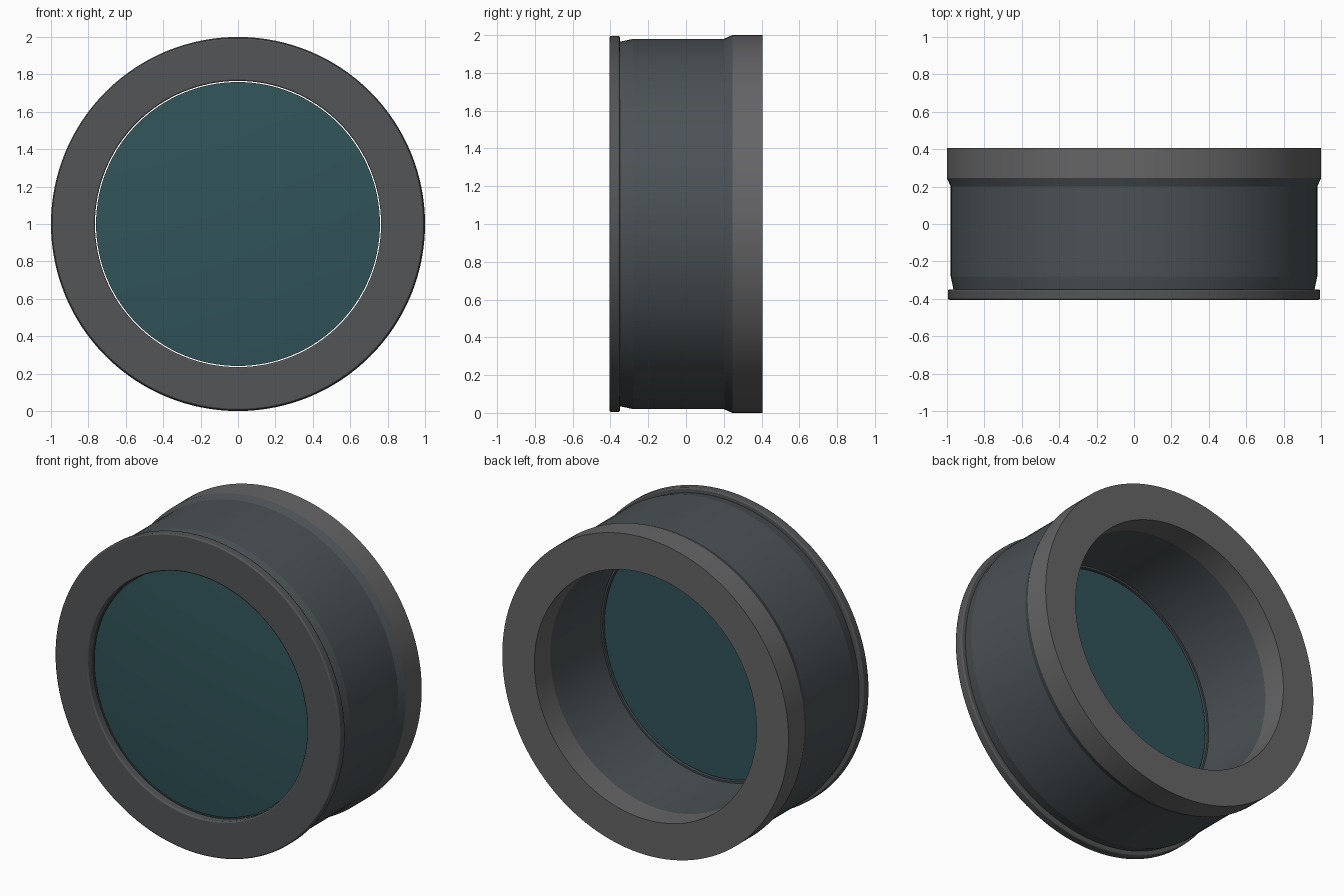
import bpy, bmesh, math

if "Cube" in bpy.data.objects:
    bpy.data.objects.remove(bpy.data.objects["Cube"])

SEG = 128
CENTRE_Z = 1.0


def material(name, rgb):
    m = bpy.data.materials.new(name)
    m.diffuse_color = (*rgb, 1)
    m.use_nodes = True
    m.node_tree.nodes["Principled BSDF"].inputs["Base Color"].default_value = m.diffuse_color
    return m


def lathe(name, profile, mat, closed=True, bevel=0):
    """Revolve (radius, y) points about the lens axis, which runs along y."""
    bm = bmesh.new()
    rings = []
    for r, y in profile:
        if r == 0:
            rings.append([bm.verts.new((0, y, 0))] * SEG)
        else:
            rings.append([bm.verts.new((r * math.cos(2 * math.pi * i / SEG), y,
                                        r * math.sin(2 * math.pi * i / SEG)))
                          for i in range(SEG)])
    pairs = list(zip(rings, rings[1:]))
    if closed:
        pairs.append((rings[-1], rings[0]))
    for a, b in pairs:
        for i in range(SEG):
            j = (i + 1) % SEG
            bm.faces.new(list(dict.fromkeys((a[i], a[j], b[j], b[i]))))
    bmesh.ops.recalc_face_normals(bm, faces=bm.faces)
    mesh = bpy.data.meshes.new(name)
    bm.to_mesh(mesh)
    bm.free()
    ob = bpy.data.objects.new(name, mesh)
    ob.location.z = CENTRE_Z
    bpy.context.collection.objects.link(ob)
    mesh.materials.append(mat)
    if bevel:
        mod = ob.modifiers.new("soft_edges", "BEVEL")
        mod.width, mod.segments = bevel, 2
        mod.limit_method, mod.angle_limit = "ANGLE", math.radians(40)
    bpy.ops.object.select_all(action="DESELECT")
    bpy.context.view_layer.objects.active = ob
    ob.select_set(True)
    bpy.ops.object.shade_smooth_by_angle(angle=math.radians(12))
    return ob


# Front flange
lathe("front_flange",
      [(0.765, -0.405), (0.995, -0.405), (0.995, -0.35), (0.765, -0.35)],
      material("flange_grey", (0.085, 0.09, 0.093)), bevel=0.008)

# Main barrel, with a narrow seat for the glass behind the flange
lathe("barrel",
      [(0.765, -0.35), (0.965, -0.35), (0.98, -0.28), (0.98, 0.20),
       (1.0, 0.245), (0.776, 0.245), (0.776, -0.26), (0.765, -0.26)],
      material("barrel_grey", (0.07, 0.083, 0.09)))

# Rear ring
lathe("rear_ring",
      [(0.776, 0.245), (1.0, 0.245), (1.0, 0.405), (0.776, 0.405)],
      material("rear_grey", (0.13, 0.13, 0.135)))

# Glass: gently domed front, flat back, small gap to its seat
R = 0.759
dome = [(R * t / 10, -0.385 + 0.035 * (t / 10) ** 2) for t in range(11)]
lathe("glass", dome + [(R, -0.27), (0, -0.27)],
      material("teal_glass", (0.03, 0.088, 0.1)), closed=False)
